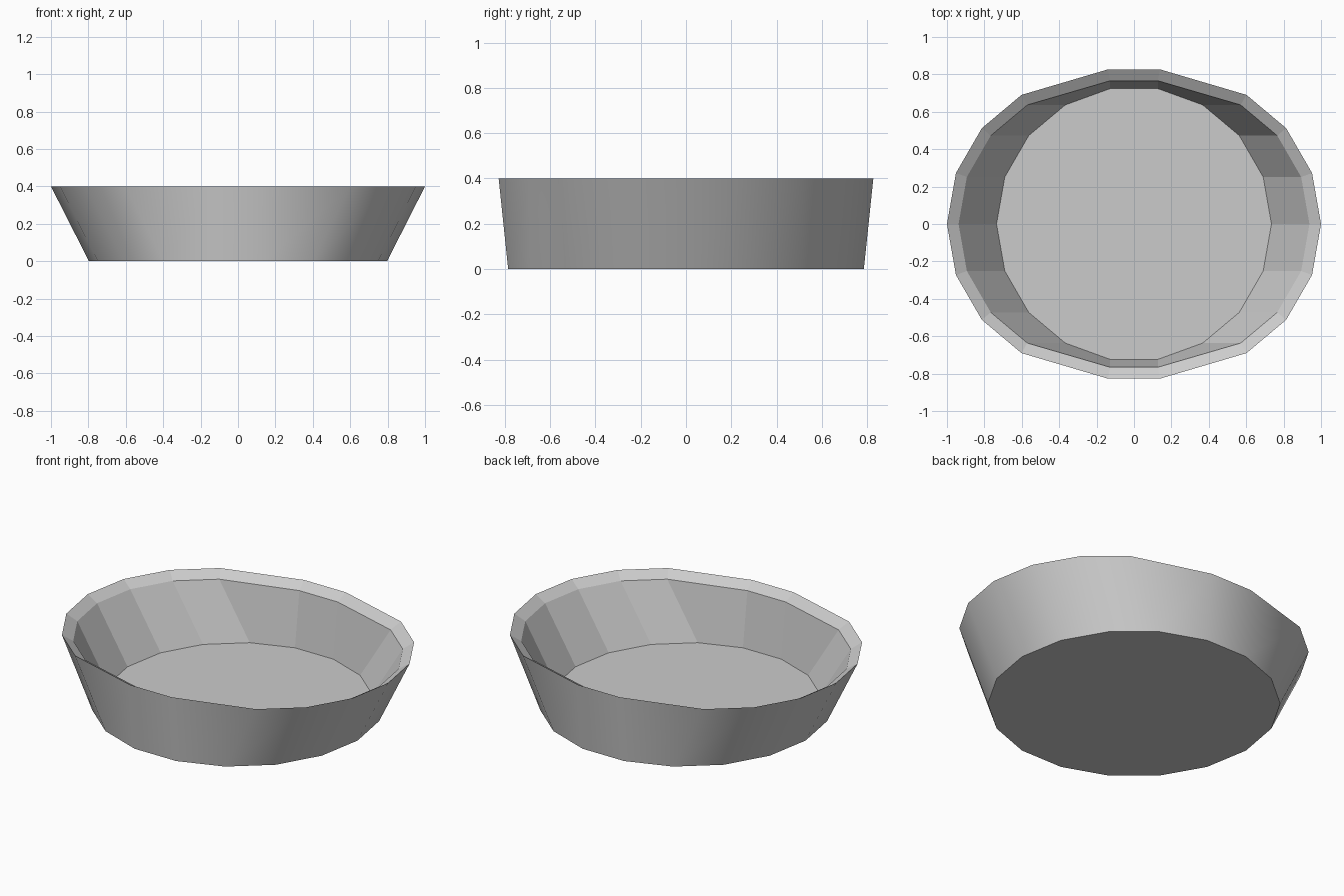
import bpy, bmesh, math

cube = bpy.data.objects.get("Cube")
if cube:
    bpy.data.objects.remove(cube)

SIDES = 18
FLARE_X, FLARE_Y = 0.203, 0.042

grey = bpy.data.materials.new("plain_grey")
grey.use_nodes = True
colour = (0.6, 0.6, 0.6, 1)
grey.diffuse_color = colour
grey.node_tree.nodes["Principled BSDF"].inputs["Base Color"].default_value = colour


def ring(bm, radius, z, flared):
    """Regular ring; a flared one is pulled outward at the ends and slightly front and back."""
    verts = []
    for i in range(SIDES):
        a = math.tau * i / SIDES
        x, y = radius * math.cos(a), radius * math.sin(a)
        if flared:
            if abs(math.cos(a)) > 0.4:
                x += math.copysign(FLARE_X, x)
            else:
                y += math.copysign(FLARE_Y, y)
        verts.append(bm.verts.new((x, y, z)))
    return verts


def bridge(bm, lower, upper, smooth):
    for i in range(SIDES):
        j = (i + 1) % SIDES
        face = bm.faces.new((lower[i], lower[j], upper[j], upper[i]))
        face.smooth = smooth


bm = bmesh.new()
base = ring(bm, 0.797, 0, False)
lip = ring(bm, 0.797, 0.4, True)
inner_lip = ring(bm, 0.735, 0.362, True)
floor = ring(bm, 0.735, 0.034, False)

# Outer wall is smooth; bevelled lip and inner wall are faceted
bridge(bm, base, lip, True)
bridge(bm, lip, inner_lip, False)
bridge(bm, inner_lip, floor, False)
bm.faces.new(floor)
bm.faces.new(base[::-1])

# Keep the base edge and lip crisp
for loop in (base, lip):
    for i in range(SIDES):
        bm.edges.get((loop[i], loop[(i + 1) % SIDES])).smooth = False

mesh = bpy.data.meshes.new("shallow_dish")
bm.to_mesh(mesh)
bm.free()
mesh.materials.append(grey)
dish = bpy.data.objects.new("shallow_dish", mesh)
bpy.context.collection.objects.link(dish)
